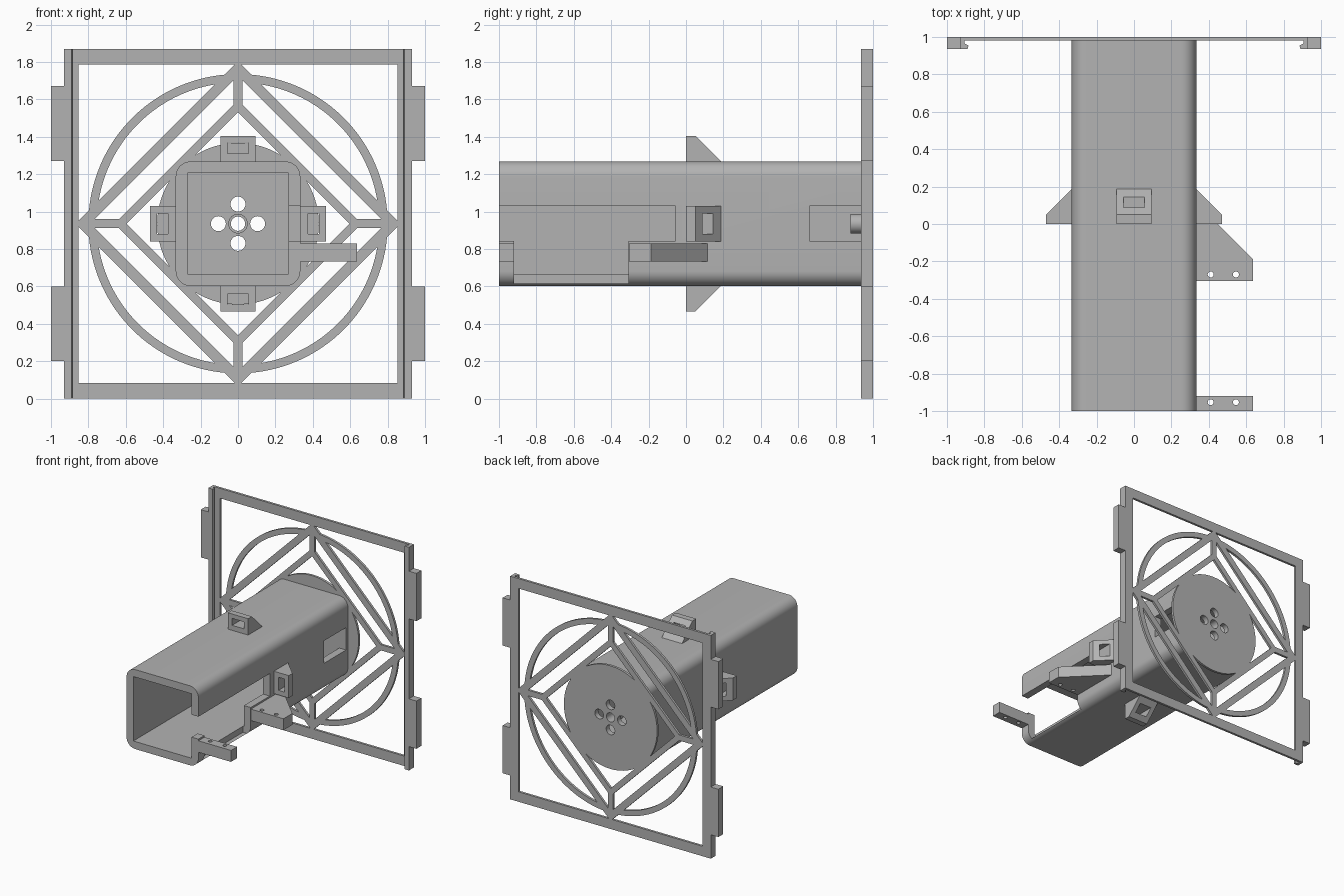
import bpy, bmesh, math
from mathutils import Matrix, Vector

if "Cube" in bpy.data.objects:
    bpy.data.objects.remove(bpy.data.objects["Cube"])

grey = bpy.data.materials.new("plain grey")
grey.use_nodes = True
GREY = (0.45, 0.45, 0.45, 1)
grey.diffuse_color = GREY
grey.node_tree.nodes["Principled BSDF"].inputs["Base Color"].default_value = GREY

MID = 0.935  # height of the tube axis
PLANES = {
    "XY": lambda u, v, w: (u, v, w),
    "XZ": lambda u, v, w: (u, w, v),
    "YZ": lambda u, v, w: (w, u, v),
}


def extrude(name, loops, plane, start, end):
    """Filled outline with holes, extruded from start to end across its plane."""
    curve = bpy.data.curves.new(name, "CURVE")
    curve.dimensions = "2D"
    curve.fill_mode = "BOTH"
    curve.extrude = (end - start) / 2
    for loop in loops:
        spline = curve.splines.new("POLY")
        spline.points.add(len(loop) - 1)
        for point, (u, v) in zip(spline.points, loop):
            point.co = (u, v, 0, 1)
        spline.use_cyclic_u = True
    temp = bpy.data.objects.new(name + "_outline", curve)
    mesh = bpy.data.meshes.new_from_object(temp)
    bpy.data.objects.remove(temp)
    bm = bmesh.new()
    bm.from_mesh(mesh)
    bmesh.ops.remove_doubles(bm, verts=bm.verts, dist=1e-5)
    for v in bm.verts:
        v.co = PLANES[plane](v.co.x, v.co.y, v.co.z + (start + end) / 2)
    bmesh.ops.recalc_face_normals(bm, faces=bm.faces)
    bm.to_mesh(mesh)
    bm.free()
    return finish(name, mesh)


def finish(name, mesh):
    mesh.name = name
    mesh.materials.clear()
    mesh.materials.append(grey)
    mesh.shade_smooth()
    mesh.set_sharp_from_angle(angle=math.radians(30))
    obj = bpy.data.objects.new(name, mesh)
    bpy.context.collection.objects.link(obj)
    return obj


def box(name, x0, x1, y0, y1, z0, z1):
    return extrude(name, [rect(x0, x1, y0, y1)], "XY", z0, z1)


def cut(obj, cutters):
    for cutter in cutters:
        cutter.hide_render = True
        mod = obj.modifiers.new("cut", "BOOLEAN")
        mod.operation, mod.solver, mod.object = "DIFFERENCE", "EXACT", cutter
    bpy.context.view_layer.update()
    graph = bpy.context.evaluated_depsgraph_get()
    mesh = bpy.data.meshes.new_from_object(obj.evaluated_get(graph))
    name = obj.name
    for old in [obj] + cutters:
        bpy.data.objects.remove(old)
    return finish(name, mesh)


def rect(u0, u1, v0, v1):
    return [(u0, v0), (u1, v0), (u1, v1), (u0, v1)]


def arc(r, a0, a1, n, u=0, v=0):
    steps = [a0 + (a1 - a0) * i / n for i in range(n + 1)]
    return [(u + r * math.cos(a), v + r * math.sin(a)) for a in steps]


def circle(r, u=0, v=0, n=32):
    return arc(r, 0, math.tau, n, u, v)[:-1]


def chord_half_angle(r, c):
    """Half the angle of a circle lying beyond the diamond |u|+|v| = c."""
    return math.acos(c / math.sqrt(2) / r)


def turn(loop, k):
    for _ in range(k):
        loop = [(-v, u) for u, v in loop]
    return loop


def raised(loops):
    return [[(u, v + MID) for u, v in loop] for loop in loops]


# Back plate: square frame, ring, two diamonds, spokes and centre disc
HALF, SPOKE = 0.852, 0.024
OUT, OUT_IN, INNER, INNER_IN = 0.868, 0.79, 0.66, 0.595
Q = math.pi / 4
a_ring = chord_half_angle(0.80, OUT)
a_seg = chord_half_angle(0.755, OUT)
a_disc = chord_half_angle(0.432, INNER_IN)
holes = [
    # corner outside the ring
    [(HALF, HALF), (OUT - HALF, HALF)] + arc(0.80, Q + a_ring, Q - a_ring, 32)
    + [(HALF, OUT - HALF)],
    # segment between the ring and the large diamond
    arc(0.755, Q - a_seg, Q + a_seg, 32),
    # strip between the diamonds
    [(SPOKE, OUT_IN - SPOKE), (SPOKE, INNER - SPOKE),
     (INNER - SPOKE, SPOKE), (OUT_IN - SPOKE, SPOKE)],
    # pointed gap between the small diamond and the disc
    [(INNER_IN, 0)] + arc(0.432, Q - a_disc, a_disc - Q, 20),
]
bolt = circle(0.04, 0.105)
loops = [rect(-0.93, 0.93, -MID, MID), circle(0.038)]
for k in range(4):
    loops += [turn(h, k) for h in holes + [bolt]]
extrude("back_plate", raised(loops), "XZ", 0.98, 1.0)

# Hooked side rails and mounting tabs
rail = [(0.93, 1.0), (0.93, 0.935), (0.89, 0.935), (0.885, 0.955),
        (0.905, 0.965), (0.905, 1.0)]
for side, s in (("left", 1), ("right", -1)):
    extrude(side + "_rail", [[(s * x, y) for x, y in rail]], "XY", 0, 2 * MID)
    x0, x1 = sorted((s * 0.93, s * 1.0))
    for level, z in (("lower", 0.4), ("upper", 1.47)):
        box(f"{side}_{level}_tab", x0, x1, 0.935, 1.0, z - 0.2, z + 0.2)

# Square tube with rounded corners
W, R = 0.333, 0.08
outline = []
for k in range(4):
    outline += turn(arc(R, 0, math.pi / 2, 10, W - R, W - R), k)
tube = extrude("tube", raised([outline, rect(-0.27, 0.27, -0.27, 0.27)]),
               "XZ", -1.0, 0.985)
cut(tube, [
    box("long_slot_cutter", 0.26, 0.4, -1.1, -0.055, 0.842, 1.03),
    box("bay_cutter", 0.26, 0.4, -0.92, -0.307, 0.615, 0.9),
    box("rear_window_cutter", 0.26, 0.4, 0.66, 0.955, 0.842, 1.03),
])

# Tube floor with bolt holes, and the hollow centre boss
floor_loops = [rect(-0.28, 0.28, -0.28, 0.28), circle(0.038)]
floor_loops += [turn(bolt, k) for k in range(4)]
extrude("tube_floor", raised(floor_loops), "XZ", 0.955, 0.985)
extrude("centre_boss", raised([circle(0.052), circle(0.038)]), "XZ", 0.88, 0.96)

# Four wedge clips, each with a square window
wedge = [(0, 0.32), (0, 0.47), (0.05, 0.47), (0.187, W), (0.187, 0.32)]
clip = extrude("top_clip", [wedge], "YZ", -0.094, 0.094)
clip = cut(clip, [box("clip_cutter", -0.055, 0.055, -0.1, 0.3, 0.375, 0.433)])
base = clip.data.copy()
for k, name in enumerate(("top_clip", "left_clip", "bottom_clip", "right_clip")):
    obj = clip if k == 0 else finish(name, base.copy())
    obj.data.transform(Matrix.Translation(Vector((0, 0, MID)))
                       @ Matrix.Rotation(k * math.pi / 2, 4, "Y"))

# Two drilled arms on the left side
arms = {
    "front_arm": (rect(0.28, 0.635, -1.0, -0.92), -0.953),
    "rear_arm": ([(0.28, -0.305), (0.635, -0.305), (0.635, -0.187),
                  (0.33, 0.118), (0.28, 0.118)], -0.27),
}
for name, (shape, y) in arms.items():
    drill = [circle(0.016, x, y, 16) for x in (0.41, 0.545)]
    extrude(name, [shape] + drill, "XY", 0.732, 0.828)
